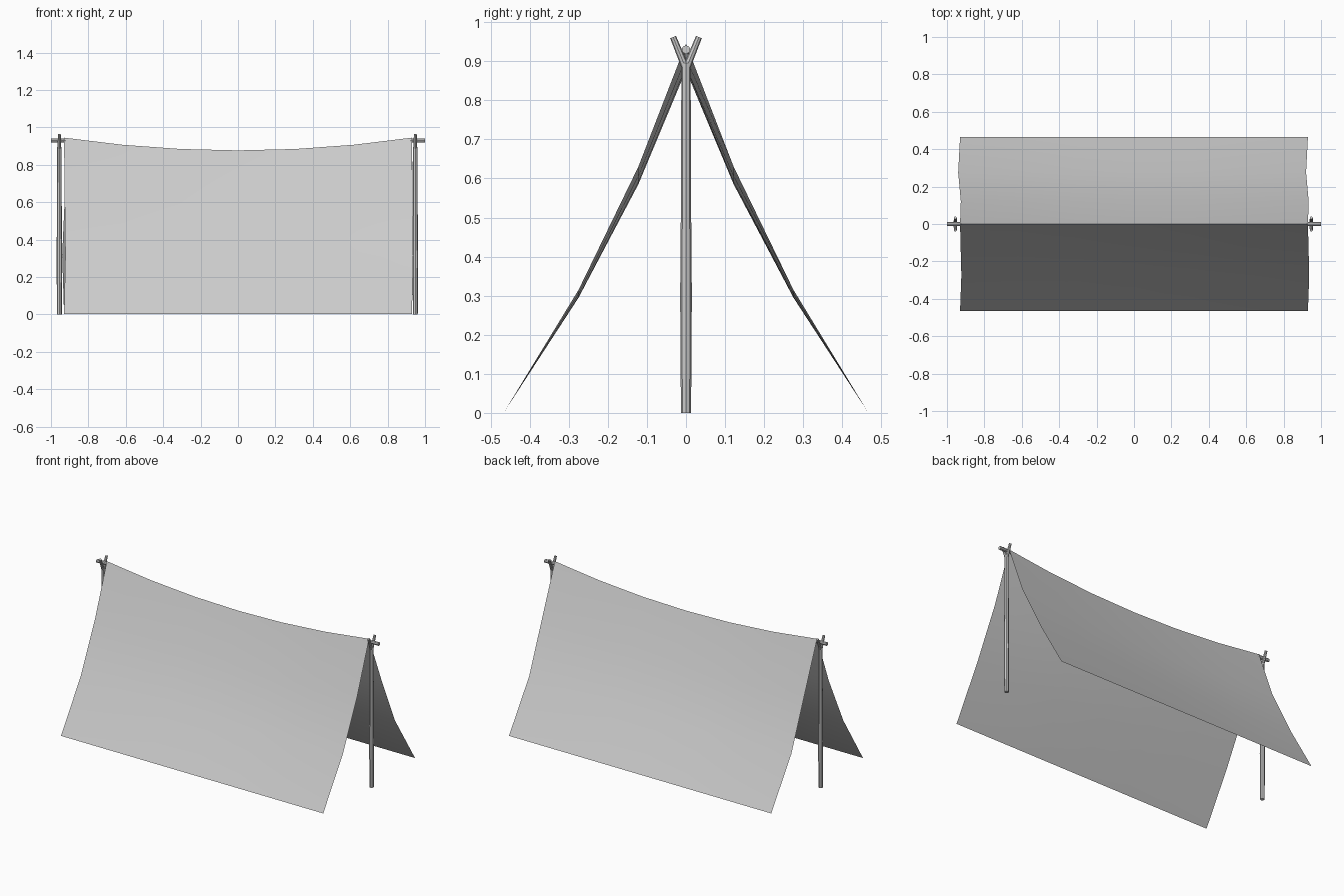
import bpy, bmesh
from mathutils import Vector

if "Cube" in bpy.data.objects:
    bpy.data.objects.remove(bpy.data.objects["Cube"])


def finish(name, bm):
    mesh = bpy.data.meshes.new(name)
    bm.to_mesh(mesh)
    bm.free()
    ob = bpy.data.objects.new(name, mesh)
    bpy.context.collection.objects.link(ob)
    bpy.context.view_layer.objects.active = ob
    ob.select_set(True)
    bpy.ops.object.shade_smooth_by_angle(angle=0.7)
    ob.select_set(False)
    return ob


def stick(name, points, radii, sides=8):
    """Tapered stick through a list of points."""
    bm = bmesh.new()
    pts = [Vector(p) for p in points]
    rings = []
    for i, p in enumerate(pts):
        d = pts[min(i + 1, len(pts) - 1)] - pts[max(i - 1, 0)]
        rot = Vector((0, 0, 1)).rotation_difference(d).to_matrix().to_4x4()
        rot.translation = p
        rings.append(bmesh.ops.create_circle(
            bm, segments=sides, radius=radii[i], matrix=rot)["verts"])
    for a, b in zip(rings, rings[1:]):
        for k in range(sides):
            n = (k + 1) % sides
            bm.faces.new((a[k], a[n], b[n], b[k]))
    bm.faces.new(rings[0])
    bm.faces.new(rings[-1])
    bmesh.ops.recalc_face_normals(bm, faces=bm.faces)
    return finish(name, bm)


# canvas: sagging sheet folded over the ridge; rows are (y, z, sag, x shift)
rows = [(-0.465, 0.003, 0, 0), (-0.275, 0.315, 0.02, 0.007),
        (-0.122, 0.63, 0.045, 0.003), (0, 0.945, 0.068, 0),
        (0.122, 0.63, 0.045, 0.004), (0.275, 0.315, 0.02, -0.01),
        (0.465, 0.003, 0, 0)]
bm = bmesh.new()
grid = []
for y, z, sag, shift in rows:
    line = []
    for i in range(7):
        t = i / 3 - 1
        line.append(bm.verts.new((0.93 * t + shift, y, z - sag * (1 - t * t))))
    grid.append(line)
for a, b in zip(grid, grid[1:]):
    for i in range(6):
        bm.faces.new((a[i], a[i + 1], b[i + 1], b[i]))
finish("canvas", bm)

# forked uprights at both ends
for side, x in (("left", -0.955), ("right", 0.948)):
    stick(side + "_upright",
          [(x, 0, 0), (x, 0, 0.3), (x, 0, 0.6), (x, 0, 0.895)],
          [0.013, 0.015, 0.0125, 0.012])
    for tag, s in (("front", -1), ("back", 1)):
        stick(f"{side}_{tag}_fork",
              [(x, 0, 0.88), (x, s * 0.014, 0.915), (x, s * 0.033, 0.962)],
              [0.010, 0.009, 0.008])

# sagging ridge pole, resting in the forks
xs = [-1, -0.935, -0.92, -0.62, -0.31, 0, 0.31, 0.62, 0.92, 0.935, 1]
stick("ridge_pole",
      [(x, 0, 0.93 - 0.07 * max(0, 1 - (x / 0.93) ** 2)) for x in xs],
      [0.011 if abs(x) > 0.93 else 0.005 for x in xs])
